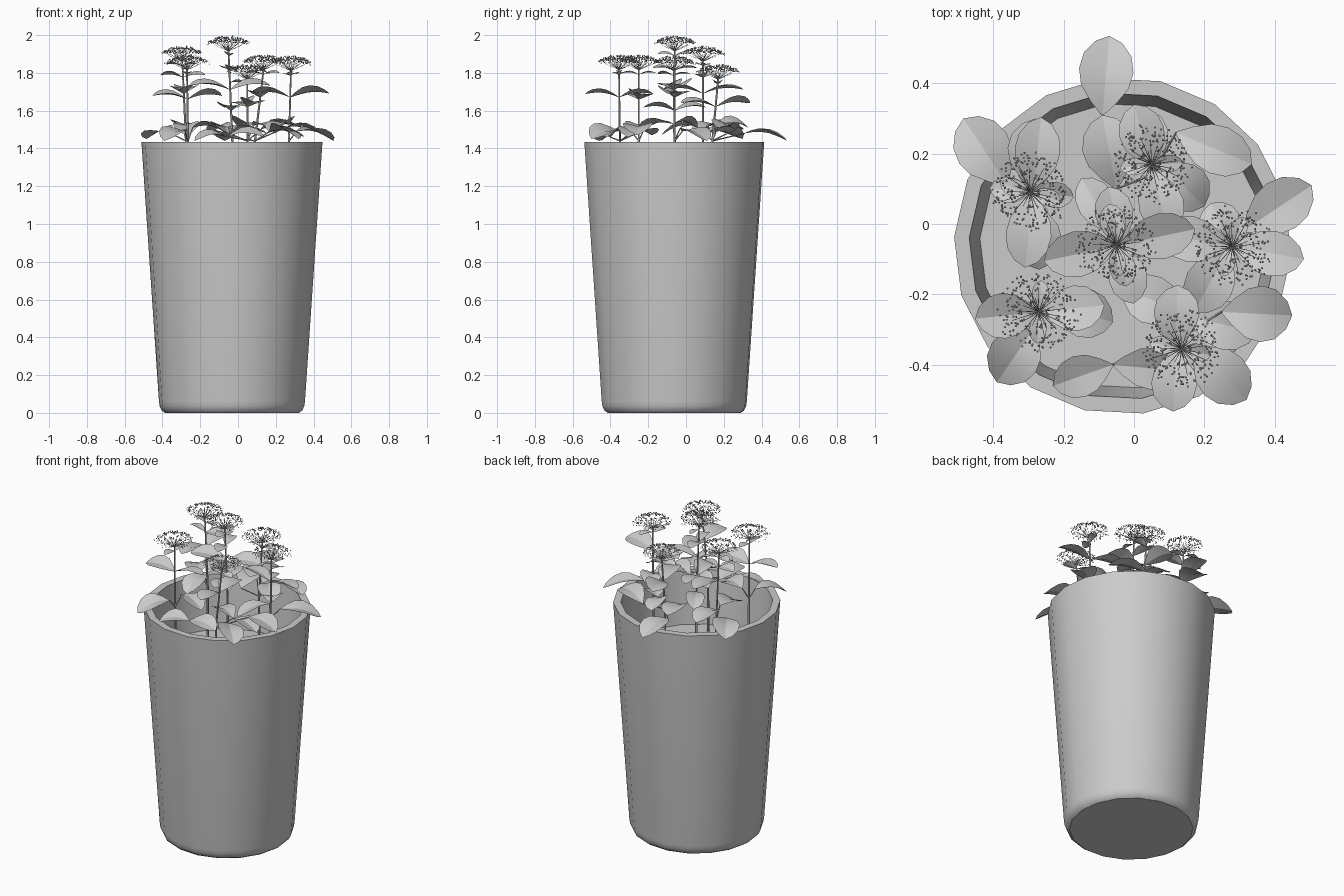
import bpy, bmesh, math, random
from mathutils import Vector

random.seed(4)
cube = bpy.data.objects.get("Cube")
if cube:
    bpy.data.objects.remove(cube)

grey = bpy.data.materials.new("plain_grey")
grey.use_nodes = True
COLOUR = (0.6, 0.6, 0.6, 1)
grey.diffuse_color = COLOUR
grey.node_tree.nodes["Principled BSDF"].inputs["Base Color"].default_value = COLOUR

CX, CY = -0.032, -0.062
SOIL = 1.1


def finish(bm, name, angle=38):
    mesh = bpy.data.meshes.new(name)
    bm.to_mesh(mesh)
    bm.free()
    ob = bpy.data.objects.new(name, mesh)
    bpy.context.collection.objects.link(ob)
    mesh.materials.append(grey)
    bpy.ops.object.select_all(action='DESELECT')
    bpy.context.view_layer.objects.active = ob
    ob.select_set(True)
    bpy.ops.object.shade_smooth_by_angle(angle=math.radians(angle))


def lathe(name, profile, sides=18, cap_start=False, cap_end=False):
    bm = bmesh.new()
    rings = []
    for r, z in profile:
        ring = []
        for i in range(sides):
            a = math.radians(17) + math.tau * i / sides
            ring.append(bm.verts.new((CX + r * math.cos(a), CY + r * math.sin(a), z)))
        rings.append(ring)
    for low, high in zip(rings, rings[1:]):
        for i in range(sides):
            j = (i + 1) % sides
            bm.faces.new((low[i], low[j], high[j], high[i]))
    if cap_start:
        bm.faces.new(rings[0][::-1])
    if cap_end:
        bm.faces.new(rings[-1])
    finish(bm, name, 30)


def tube(bm, a, b, r1, r2, sides=6):
    a, b = Vector(a), Vector(b)
    d = b - a
    m = d.to_track_quat('Z', 'Y').to_matrix().to_4x4()
    m.translation = (a + b) / 2
    bmesh.ops.create_cone(bm, cap_ends=True, segments=sides, radius1=r1,
                          radius2=r2, depth=d.length, matrix=m)


def leaf(bm, base, tip, width, arch=0.025, fold=0.26):
    """Blade with a narrow base and rounded end, arched, creased and slightly rolled."""
    base, tip = Vector(base), Vector(tip)
    d = tip - base
    side = Vector((-d.y, d.x, 0)).normalized()
    side.z = random.uniform(-0.3, 0.3)
    outline = [(0, 0.05), (0.16, 0.48), (0.36, 0.88), (0.56, 1), (0.76, 0.88), (0.92, 0.5)]
    rows = []
    for t, s in outline:
        mid = base + d * t + Vector((0, 0, arch * math.sin(math.pi * t)))
        half = side * (s * width / 2)
        lift = Vector((0, 0, fold * s * width / 2))
        rows.append([bm.verts.new(p) for p in (mid + half + lift, mid, mid - half + lift)])
    end = bm.verts.new(tip)
    for k in (0, 1):
        for p, q in zip(rows, rows[1:]):
            bm.faces.new((p[k], p[k + 1], q[k + 1], q[k]))
        bm.faces.new((rows[-1][k], rows[-1][k + 1], end))


def flower_head(name, top, radius=0.105):
    """Umbel: rays fan out from a hub, with a loose dome of small florets above."""
    bm = bmesh.new()
    hub = Vector(top) - Vector((0, 0, 0.085))
    rays = 28
    for i in range(rays):
        a = i * 2.39996
        r = radius * math.sqrt((i + 0.5) / rays)
        dome = 0.068 - 0.028 * (r / radius) ** 2
        fork = hub + Vector((r * math.cos(a), r * math.sin(a), dome)) * 0.8
        tube(bm, hub, fork, 0.0014, 0.0008, 3)
        for k in range(9):
            b = a + random.uniform(-0.4, 0.4)
            q = min(r * random.uniform(0.8, 1.15) + 0.01, radius + random.uniform(-0.015, 0.015))
            z = 0.082 - 0.03 * (q / radius) ** 2 + random.uniform(-0.014, 0.001)
            ball = bmesh.ops.create_icosphere(bm, subdivisions=1, radius=0.0033)
            bmesh.ops.translate(bm, verts=ball["verts"],
                                vec=hub + Vector((q * math.cos(b), q * math.sin(b), z)))
    finish(bm, name)


# Pot: tapered shell with rounded foot, and soil inside
lathe("pot", [(0.355, 0), (0.372, 0.012), (0.383, 0.035), (0.387, 0.06), (0.48, 1.435),
              (0.437, 1.435), (0.403, SOIL - 0.04)], cap_start=True)
lathe("soil", [(0.404, SOIL - 0.02), (0.407, SOIL)], cap_end=True)

# Flowering plants: head, point on stem at rim height, main leaf height, direction, length
plants = [
    ((-0.05, -0.06, 2.0), (-0.03, -0.06), 1.71, 12, 0.22),
    ((-0.295, 0.09, 1.945), (-0.275, 0.09), 1.69, 84, 0.215),
    ((0.05, 0.17, 1.85), (0.05, 0.14), 1.62, 105, 0.19),
    ((0.28, -0.065, 1.895), (0.27, -0.06), 1.67, -10, 0.21),
    ((-0.27, -0.25, 1.9), (-0.265, -0.25), 1.66, 6, 0.185),
    ((0.135, -0.355, 1.9), (0.09, -0.35), 1.67, 88, 0.18),
]
stems = []
for n, (top, foot, pair_z, angle, reach) in enumerate(plants, 1):
    top = Vector(top)
    start, end = Vector((*foot, 1.44)), top - Vector((0, 0, 0.085))
    bm = bmesh.new()
    tube(bm, start, end, 0.006, 0.0045)
    tube(bm, (*foot, SOIL), start, 0.007, 0.006)
    finish(bm, f"stem_{n}")
    stems.append(start)
    flower_head(f"flower_head_{n}", top)

    # Opposite leaf pairs, each turned a quarter from the one below
    bm = bmesh.new()
    sets = [(pair_z, angle, reach, 0.13), (end.z - 0.025, angle + 80, 0.09, 0.05)]
    if end.z - pair_z > 0.17:
        sets.append(((pair_z + end.z) / 2, angle + 90, 0.12, 0.075))
    if n == 1:
        sets.append((pair_z - 0.11, angle + 90, 0.17, 0.11))
    for z, deg, length, width in sets:
        node = start.lerp(end, (z - start.z) / (end.z - start.z))
        for turn in (0, 180):
            a = math.radians(deg + turn)
            tip = node + Vector((length * math.cos(a), length * math.sin(a), 0.1 * length))
            leaf(bm, node, tip, width, arch=0.09 * length)
    finish(bm, f"stem_leaves_{n}", 20)

# Low foliage: base x, y, z and tip x, y, z, width
low_leaves = [
    (-0.09, 0.31, 1.48, -0.07, 0.535, 1.44, 0.155),
    (-0.36, 0.11, 1.48, -0.485, 0.30, 1.45, 0.16),
    (-0.29, 0.10, 1.51, -0.28, 0.30, 1.50, 0.15),
    (0.12, 0.26, 1.50, 0.335, 0.17, 1.51, 0.14),
    (0.31, -0.02, 1.49, 0.505, 0.11, 1.44, 0.15),
    (0.25, -0.25, 1.51, 0.45, -0.26, 1.47, 0.16),
    (0.17, -0.35, 1.49, 0.32, -0.50, 1.45, 0.15),
    (-0.06, -0.40, 1.46, -0.23, -0.46, 1.44, 0.12),
    (-0.06, -0.40, 1.46, 0.14, -0.42, 1.46, 0.12),
    (-0.28, -0.29, 1.49, -0.39, -0.45, 1.44, 0.15),
    (-0.05, -0.03, 1.51, -0.15, 0.13, 1.48, 0.11),
    (-0.05, 0.10, 1.48, -0.09, 0.31, 1.50, 0.15),
    (0.08, 0.17, 1.52, 0.20, 0.05, 1.48, 0.14),
    (0.15, -0.26, 1.48, 0.35, -0.31, 1.46, 0.14),
    (0.15, -0.26, 1.48, -0.03, -0.18, 1.47, 0.14),
    (-0.24, -0.22, 1.51, -0.06, -0.28, 1.48, 0.14),
    (-0.28, 0.06, 1.52, -0.27, -0.13, 1.47, 0.14),
    (0.27, -0.07, 1.53, 0.17, -0.25, 1.49, 0.14),
    (0.27, -0.06, 1.53, 0.22, 0.06, 1.51, 0.12),
    (0.06, 0.16, 1.52, 0.01, 0.33, 1.51, 0.13),
]
leaves, stalks = bmesh.new(), bmesh.new()
for *p, width in low_leaves:
    base, tip = Vector(p[:3]), Vector(p[3:])
    leaf(leaves, base, tip, width)
    nearest = min(stems, key=lambda s: (s - base).length)
    tube(stalks, nearest, base, 0.004, 0.003, 5)
finish(leaves, "low_leaves", 20)
finish(stalks, "low_leaf_stalks")
